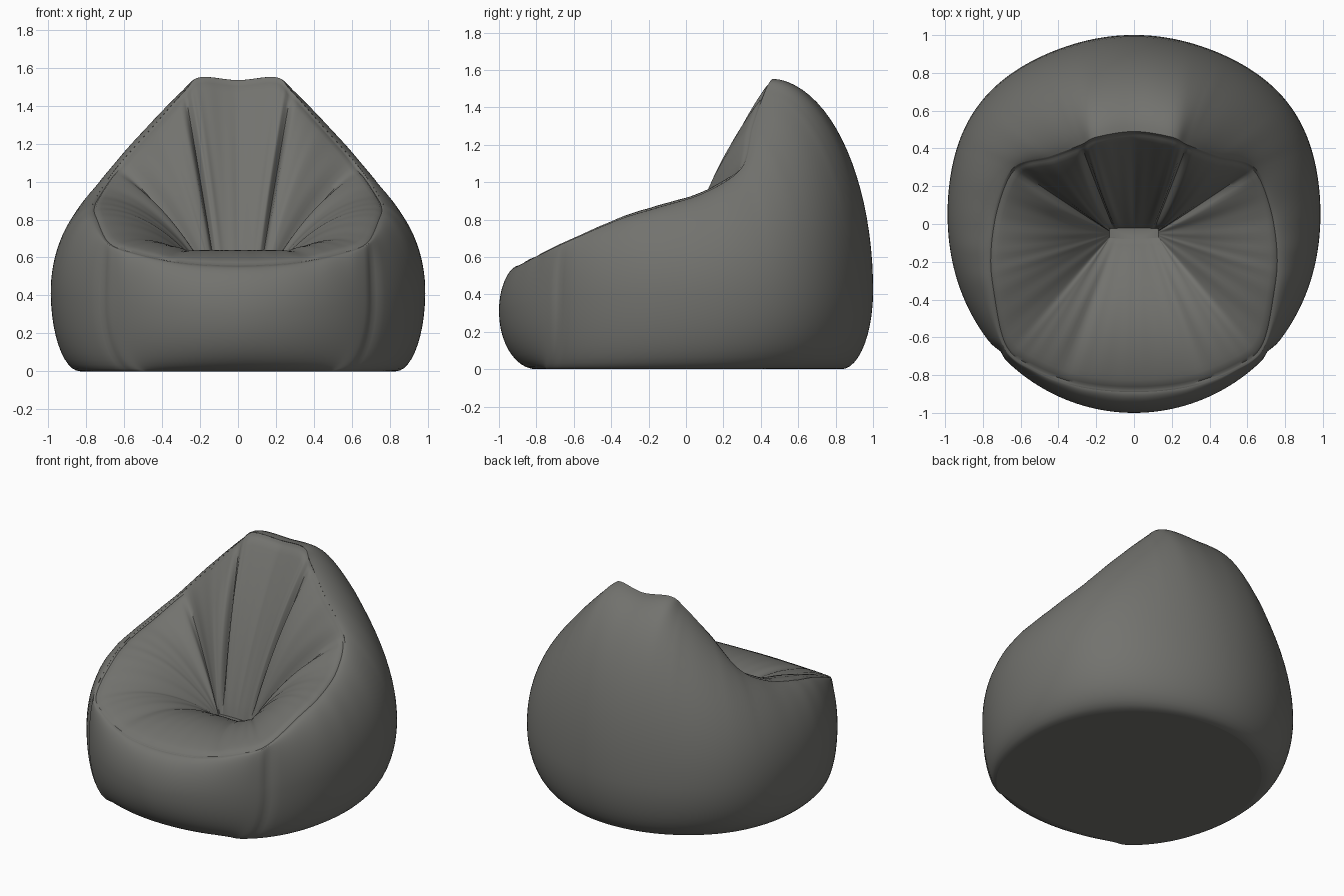
import bpy
import bmesh
from math import sin, cos, pi, radians, exp
from mathutils import Vector

cube = bpy.data.objects.get("Cube")
if cube:
    bpy.data.objects.remove(cube)

fabric = bpy.data.materials.new("charcoal_fabric")
fabric.use_nodes = True
fabric.diffuse_color = (0.17, 0.17, 0.157, 1)
fabric.node_tree.nodes["Principled BSDF"].inputs["Base Color"].default_value = fabric.diffuse_color

# Rim seam from front centre round to back centre: x, y, z, angle of the body below
RIM = [
    (0, -.89, .555, 0), (.3, -.86, .57, 20), (.55, -.765, .62, 36), (.69, -.65, .675, 47),
    (.755, -.36, .8, 66), (.77, -.15, .865, 83), (.73, .1, .945, 97), (.635, .3, 1.08, 114),
    (.44, .36, 1.3, 130), (.28, .42, 1.48, 151), (.2, .46, 1.55, 164), (0, .49, 1.535, 180),
]
LAST = len(RIM) - 1
CORNER, ARM, BACK = 3, 7, 9      # keys where panels are sewn together
STEPS = 10                       # columns between keys


def key(i):
    """Rim key, mirrored past either end of the half loop."""
    x, y, z, a = RIM[LAST - abs(LAST - abs(i))]
    if i < 0:
        return Vector((-x, y, z, -a))
    if i > LAST:
        return Vector((-x, y, z, 360 - a))
    return Vector((x, y, z, a))


def rim_at(u):
    """Smooth curve through the rim keys."""
    i = min(int(u), LAST - 1)
    t = u - i
    a, b, c, d = (key(i + k) for k in (-1, 0, 1, 2))
    v = b + (c - a) * t / 2 + (a - b * 2.5 + c * 2 - d / 2) * t**2 + ((b - c) * 1.5 + (d - a) / 2) * t**3
    return Vector(v[:3]), radians(v[3])


def near(u, k, width):
    return exp(-((u - k) / width) ** 2)


def blend(u, stops):
    """Linear blend through (position, value) stops."""
    for (a, p), (b, q) in zip(stops, stops[1:]):
        if u <= b:
            return p + (q - p) * (u - a) / (b - a)
    return stops[-1][1]


def body_points(u):
    """Widest and ground points of one column."""
    _, a = rim_at(u)
    wide_z = blend(u, [(0, .31), (CORNER, .38), (5, .42), (LAST, .42)])
    haunch = 1 + .05 * near(a, radians(126), radians(25))
    wide = Vector((.98 * sin(a) * haunch, -cos(a) * haunch, wide_z))
    # the floor panel has a straight front edge with two corners
    corner = near(u, CORNER, 1.3)
    a -= radians(9) * corner
    r = .83 + .075 * corner - .03 * near(u, 0, 1)
    return wide, Vector((r * sin(a), -r * cos(a), 0))


def cover_point(u, s):
    """Outer skin: tucks in to the floor below, leans in to the rim above."""
    rim, _ = rim_at(u)
    wide, foot = body_points(u)
    if s < .35:
        t = s / .35 * pi / 2
        p = foot.lerp(wide, sin(t))
        p.z = wide.z * (1 - cos(t))
    else:
        t = (s - .35) / .65 * pi / 2
        lean = blend(u, [(0, 1.1), (5, 1.25), (ARM, 1.55), (8, 1.4), (BACK, 1.1), (LAST, 1.05)])
        p = rim.lerp(wide, max(cos(t), 0) ** lean)
        p.z = wide.z + (rim.z - wide.z) * sin(t)
    tuck = .014 * near(u, CORNER, .13) * sin(pi * s)
    pucker = .006 * sin(u * 9) * sin(pi * s) * s**6
    p.x *= 1 - tuck + pucker
    p.y *= 1 - tuck + pucker
    return p


def lining_point(u, s):
    """Seat and backrest: padded lobes gathered into a central hollow."""
    rim, a = rim_at(u)
    hollow = Vector((.13 * min(1, 1.7 * sin(a)), -.05 - .03 * cos(a), .45))
    p = rim.lerp(hollow, s)
    puff = blend(u, [(0, .13), (CORNER, .12), (5, .13), (6, .12), (8, .11), (BACK, .06), (LAST, .04)])
    crease = .045 * near(u, BACK, .14) + .06 * near(u, ARM, .2) + .02 * near(u, 1.3, .25)
    ripple = .005 * sin(u * 6) * s + .002 * sin(u * 13) * (1 - s)
    lift = (puff - crease + ripple) * max(sin(pi * s), 0) ** .75
    front = blend(u, [(0, 0), (ARM, .1), (BACK, .6), (LAST, .6)])
    p.z += lift - .01 * near(s, .02, .012)
    p.y -= lift * front
    return p


def base_point(u, s):
    _, foot = body_points(u)
    return foot * s


def loft(name, point, rows):
    """Closed loop of columns; the second half mirrors the first."""
    half = LAST * STEPS
    bm = bmesh.new()
    grid = []
    for s in rows:
        ring = [point(j / STEPS, s) for j in range(half + 1)]
        ring += [Vector((-p.x, p.y, p.z)) for p in ring[-2:0:-1]]
        grid.append([bm.verts.new(p) for p in ring])
    n = 2 * half
    for low, high in zip(grid, grid[1:]):
        for j in range(n):
            k = (j + 1) % n
            bm.faces.new((low[j], low[k], high[k], high[j]))
    if point is lining_point:
        bm.faces.new(grid[-1])
    bmesh.ops.remove_doubles(bm, verts=bm.verts, dist=.0005)
    mesh = bpy.data.meshes.new(name)
    bm.to_mesh(mesh)
    bm.free()
    mesh.materials.append(fabric)
    ob = bpy.data.objects.new(name, mesh)
    bpy.context.collection.objects.link(ob)
    bpy.ops.object.select_all(action='DESELECT')
    ob.select_set(True)
    bpy.context.view_layer.objects.active = ob
    bpy.ops.object.shade_smooth_by_angle(angle=radians(50))


loft("outer_cover", cover_point, [i / 32 for i in range(33)])
loft("seat_lining", lining_point, [0, .01, .02, .036] + [i / 26 for i in range(2, 27)])
loft("base_panel", base_point, [0, .5, 1])
